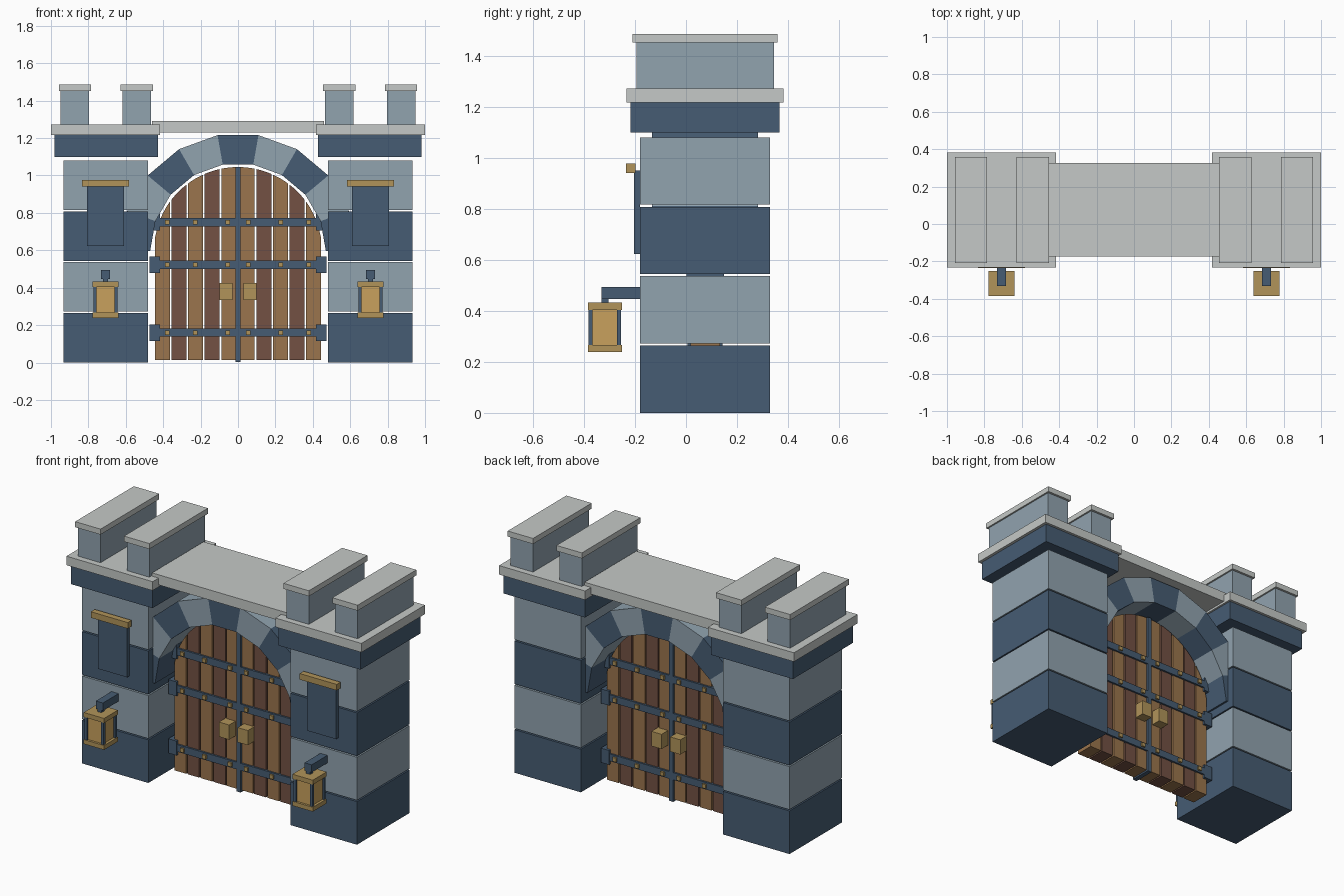
import bpy
import math

if "Cube" in bpy.data.objects:
    bpy.data.objects.remove(bpy.data.objects["Cube"])


def linear(c):
    c /= 255
    return c / 12.92 if c <= 0.04045 else ((c + 0.055) / 1.055) ** 2.4


def material(name, r, g, b):
    mat = bpy.data.materials.new(name)
    mat.use_nodes = True
    col = (linear(r), linear(g), linear(b), 1)
    mat.diffuse_color = col
    mat.node_tree.nodes["Principled BSDF"].inputs["Base Color"].default_value = col
    return mat


DARK = material("dark blue stone", 70, 92, 115)
LIGHT = material("light blue stone", 145, 163, 175)
PALE = material("pale grey stone", 197, 201, 199)
GOLD = material("brass", 177, 148, 90)
AMBER = material("amber glass", 200, 161, 93)
TAN = material("tan wood", 155, 117, 77)
BROWN = material("brown wood", 115, 81, 67)


def prism(name, outline, y0, y1, mat):
    """Extrude an (x, z) outline from y0 to y1."""
    n = len(outline)
    area = sum(outline[i - 1][0] * outline[i][1] - outline[i][0] * outline[i - 1][1]
               for i in range(n))
    if area < 0:
        outline = outline[::-1]
    verts = [(x, y, z) for y in (y0, y1) for x, z in outline]
    faces = [list(range(n)), list(range(2 * n - 1, n - 1, -1))]
    for i in range(n):
        j = (i + 1) % n
        faces.append((i, i + n, j + n, j))
    mesh = bpy.data.meshes.new(name)
    mesh.from_pydata(verts, [], faces)
    mesh.materials.append(mat)
    obj = bpy.data.objects.new(name, mesh)
    bpy.context.collection.objects.link(obj)
    return obj


def box(name, x, y, z, mat):
    """Box from (min, max) ranges."""
    return prism(name, [(x[0], z[0]), (x[1], z[0]), (x[1], z[1]), (x[0], z[1])], *y, mat)


def pair(name, x, y, z, mat):
    """Box on the left (+x) and its mirror on the right."""
    box("left_" + name, x, y, z, mat)
    box("right_" + name, (-x[1], -x[0]), y, z, mat)


MID = 0.075


def deep(half):
    return (MID - half, MID + half)


# Towers: four separate courses, then cornice and coping
for i in range(4):
    z = i * 0.272
    pair(f"tower_course_{i + 1}", (0.482, 0.933), deep(0.255), (z, z + 0.264),
         LIGHT if i % 2 else DARK)
pair("tower_cornice", (0.428, 0.982), deep(0.292), (1.10, 1.217), DARK)
pair("tower_coping", (0.416, 1.0), deep(0.308), (1.217, 1.272), PALE)

# Merlons with caps
for name, x in (("inner", 0.541), ("outer", 0.872)):
    pair(name + "_merlon", (x - 0.076, x + 0.076), deep(0.27), (1.272, 1.452), LIGHT)
    pair(name + "_merlon_cap", (x - 0.086, x + 0.086), deep(0.284), (1.452, 1.486), PALE)

# Walkway slab between the towers
box("walkway_slab", (-0.46, 0.46), deep(0.25), (1.23, 1.292), PALE)

# Arch of nine wedge stones
SPRING, OUTER, INNER, STONES = 0.595, 0.63, 0.47, 9


def on_arch(radius, k):
    a = math.pi * k / STONES
    return (radius * math.cos(a), SPRING + radius * math.sin(a))


for k in range(STONES):
    wedge = [on_arch(INNER, k), on_arch(OUTER, k), on_arch(OUTER, k + 1), on_arch(INNER, k + 1)]
    prism(f"arch_stone_{k + 1}", wedge, *deep(0.208), LIGHT if k % 2 else DARK)

# Door planks with tops cut to the arch
DOOR_R, PITCH, PLANK = 0.45, 0.0888, 0.080
for side, sign in (("left", 1), ("right", -1)):
    for i in range(5):
        x0 = 0.009 + i * PITCH
        xs = [x0 + PLANK * t / 4 for t in range(5)]
        top = [(sign * x, SPRING + math.sqrt(max(0, DOOR_R ** 2 - x * x))) for x in reversed(xs)]
        outline = [(sign * xs[0], 0.013), (sign * xs[-1], 0.013)] + top
        prism(f"{side}_door_plank_{i + 1}", outline, *deep(0.058), BROWN if i % 2 else TAN)

# Iron straps, hinge blocks and studs, showing on both faces
for name, z in (("lower", 0.16), ("middle", 0.523), ("upper", 0.75)):
    pair(name + "_strap", (0.012, 0.44), deep(0.069), (z - 0.022, z + 0.022), DARK)
    pair(name + "_hinge", (0.418, 0.474), deep(0.073), (z - 0.044, z + 0.044), DARK)
    for i, x in enumerate((0.055, 0.228, 0.378)):
        pair(f"{name}_stud_{i + 1}", (x - 0.012, x + 0.012), deep(0.08),
             (z - 0.012, z + 0.012), GOLD)
box("door_centre_bar", (-0.014, 0.014), deep(0.069), (0.003, 1.045), DARK)
pair("door_handle", (0.029, 0.098), deep(0.12), (0.335, 0.425), GOLD)

# Wall plaques with brass rails
pair("plaque", (0.61, 0.807), (-0.203, -0.18), (0.622, 0.95), DARK)
pair("plaque_rail", (0.583, 0.834), (-0.235, -0.197), (0.94, 0.977), GOLD)

# Hanging lanterns
LX, LY = 0.708, -0.318


def lantern(name, half_x, half_y, z, mat):
    pair(name, (LX - half_x, LX + half_x), (LY - half_y, LY + half_y), z, mat)


pair("lantern_arm", (LX - 0.024, LX + 0.024), (-0.332, -0.18), (0.447, 0.494), DARK)
lantern("lantern_hanger", 0.014, 0.014, (0.43, 0.447), DARK)
lantern("lantern_roof", 0.069, 0.067, (0.404, 0.432), GOLD)
lantern("lantern_base", 0.069, 0.067, (0.239, 0.266), GOLD)
lantern("lantern_glass", 0.053, 0.053, (0.266, 0.404), AMBER)
for i, dx in enumerate((-1, 1)):
    for j, dy in enumerate((-1, 1)):
        x, y = LX + dx * 0.056, LY + dy * 0.056
        pair(f"lantern_post_{2 * i + j + 1}", (x - 0.008, x + 0.008), (y - 0.008, y + 0.008),
             (0.266, 0.404), DARK)
